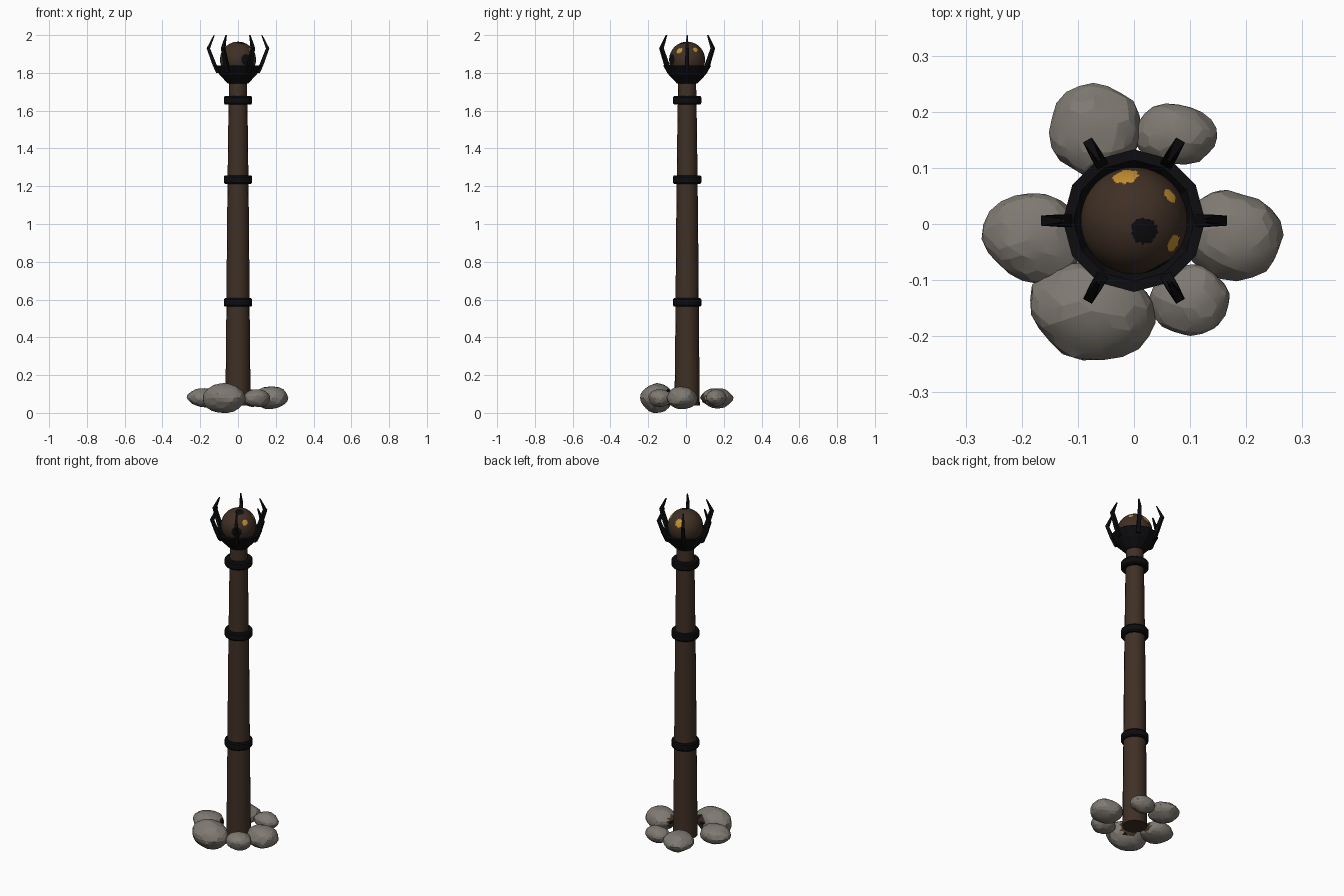
import bpy, bmesh, random
from math import sin, cos, pi, radians
from mathutils import Vector, noise

if "Cube" in bpy.data.objects:
    bpy.data.objects.remove(bpy.data.objects["Cube"])

CENTRE_Y = 0.006


def material(name, rgb):
    m = bpy.data.materials.new(name)
    m.use_nodes = True
    m.diffuse_color = (*rgb, 1)
    m.node_tree.nodes["Principled BSDF"].inputs["Base Color"].default_value = (*rgb, 1)
    m.node_tree.nodes["Principled BSDF"].inputs["Roughness"].default_value = 0.9
    return m


WOOD = material("dark wood", (0.05, 0.029, 0.018))
IRON = material("black iron", (0.004, 0.004, 0.005))
STONE = material("grey stone", (0.21, 0.19, 0.165))
EMBER = material("amber ember", (0.56, 0.28, 0.03))


def finish(name, bm, mats, smooth=None):
    bmesh.ops.recalc_face_normals(bm, faces=bm.faces)
    me = bpy.data.meshes.new(name)
    bm.to_mesh(me)
    bm.free()
    ob = bpy.data.objects.new(name, me)
    bpy.context.collection.objects.link(ob)
    for m in mats:
        me.materials.append(m)
    if smooth:
        bpy.ops.object.select_all(action="DESELECT")
        ob.select_set(True)
        bpy.context.view_layer.objects.active = ob
        bpy.ops.object.shade_smooth_by_angle(angle=radians(smooth))
    return ob


def lathe(name, profile, sides, mat, closed=False, smooth=None):
    """Turn (radius, z) points about the vertical axis."""
    bm = bmesh.new()
    rings = [[bm.verts.new((r * cos(2 * pi * i / sides), CENTRE_Y + r * sin(2 * pi * i / sides), z))
              for i in range(sides)] for r, z in profile]
    pairs = list(zip(rings, rings[1:]))
    if closed:
        pairs.append((rings[-1], rings[0]))
    else:
        bm.faces.new(rings[0])
        bm.faces.new(rings[-1])
    for a, b in pairs:
        for i in range(sides):
            j = (i + 1) % sides
            bm.faces.new((a[i], a[j], b[j], b[i]))
    return finish(name, bm, [mat], smooth)


# Tapered wooden pole
lathe("pole", [(0.067, 0.04), (0.063, 0.4), (0.058, 1.0), (0.052, 1.5), (0.047, 1.78)],
      16, WOOD, smooth=40)

# Iron bands with bevelled edges
for label, z in (("lower", 0.585), ("middle", 1.235), ("upper", 1.655)):
    lathe(label + "_band", [(0.04, z - 0.022), (0.07, z - 0.022), (0.075, z - 0.015),
                            (0.075, z + 0.015), (0.07, z + 0.022), (0.04, z + 0.022)],
          20, IRON, closed=True, smooth=30)

# Open iron bowl
lathe("bowl", [(0.04, 1.74), (0.055, 1.745), (0.098, 1.79), (0.127, 1.838), (0.108, 1.838),
               (0.085, 1.80), (0.04, 1.765)], 12, IRON, closed=True)


# Bent iron prongs around the bowl
def prong(name, angle):
    out = Vector((cos(angle), sin(angle), 0))
    side = Vector((-sin(angle), cos(angle), 0))
    path = [(0.105, 1.80, 0.011), (0.125, 1.845, 0.011), (0.157, 1.93, 0.009), (0.126, 2.0, 0.003)]
    bm = bmesh.new()
    rings = []
    for r, z, w in path:
        c = out * r + Vector((0, CENTRE_Y, z))
        rings.append([bm.verts.new(c + out * w * u + side * w * v)
                      for u, v in ((-1, -1), (1, -1), (1, 1), (-1, 1))])
    for a, b in zip(rings, rings[1:]):
        for i in range(4):
            j = (i + 1) % 4
            bm.faces.new((a[i], a[j], b[j], b[i]))
    bm.faces.new(rings[0])
    bm.faces.new(rings[-1])
    finish(name, bm, [IRON])


for k in range(6):
    prong(f"prong_{k + 1}", k * pi / 3)

# Charred ball: spots are (direction, size, material slot)
SPOTS = [((-0.015, 0.08, 0.048), 0.24, 2), ((0.066, 0.045, 0.055), 0.14, 2),
         ((0.073, -0.042, 0.05), 0.17, 2), ((0.018, -0.018, 0.09), 0.25, 1),
         ((0.045, -0.085, 0.0), 0.3, 1)]
bm = bmesh.new()
bmesh.ops.create_icosphere(bm, subdivisions=6, radius=0.095)
for f in bm.faces:
    d = f.calc_center_median().normalized()
    ragged = 0.05 * noise.noise(d * 14)
    for direction, size, slot in SPOTS:
        if (d - Vector(direction).normalized()).length + ragged < size:
            f.material_index = slot
bmesh.ops.translate(bm, verts=bm.verts, vec=(0, CENTRE_Y, 1.87))
finish("ember_ball", bm, [WOOD, IRON, EMBER], smooth=60)

# Boulders round the foot: centre, half sizes, turn in degrees
STONES = [("back_right", (-0.068, 0.165, 0.08), (0.08, 0.085, 0.052), 20),
          ("back_left", (0.075, 0.16, 0.08), (0.073, 0.053, 0.045), -5),
          ("left", (0.175, -0.02, 0.08), (0.092, 0.078, 0.06), -15),
          ("front_left", (0.1, -0.137, 0.078), (0.072, 0.063, 0.047), 10),
          ("front_right", (-0.076, -0.155, 0.079), (0.115, 0.086, 0.076), -10),
          ("right", (-0.178, -0.025, 0.08), (0.09, 0.08, 0.05), -15)]
random.seed(4)
for label, centre, half, turn in STONES:
    bm = bmesh.new()
    bmesh.ops.create_icosphere(bm, subdivisions=3, radius=1)
    shift = Vector((random.uniform(0, 50), random.uniform(0, 50), random.uniform(0, 50)))
    t = radians(turn)
    for v in bm.verts:
        p = v.co * (1 + 0.11 * noise.noise(v.co * 1.3 + shift) + 0.04 * noise.noise(v.co * 4 + shift))
        x, y, z = (p[i] * half[i] for i in range(3))
        v.co = Vector((x * cos(t) - y * sin(t), x * sin(t) + y * cos(t), z)) + Vector(centre)
        v.co.z = max(v.co.z, 0)
    # Scorched inner sides
    for f in bm.faces:
        c = f.calc_center_median()
        if c.xy.length < 0.105:
            f.material_index = 2 if noise.noise(c * 30) > 0.25 else 1
    finish(label + "_stone", bm, [STONE, WOOD, IRON], smooth=12)
